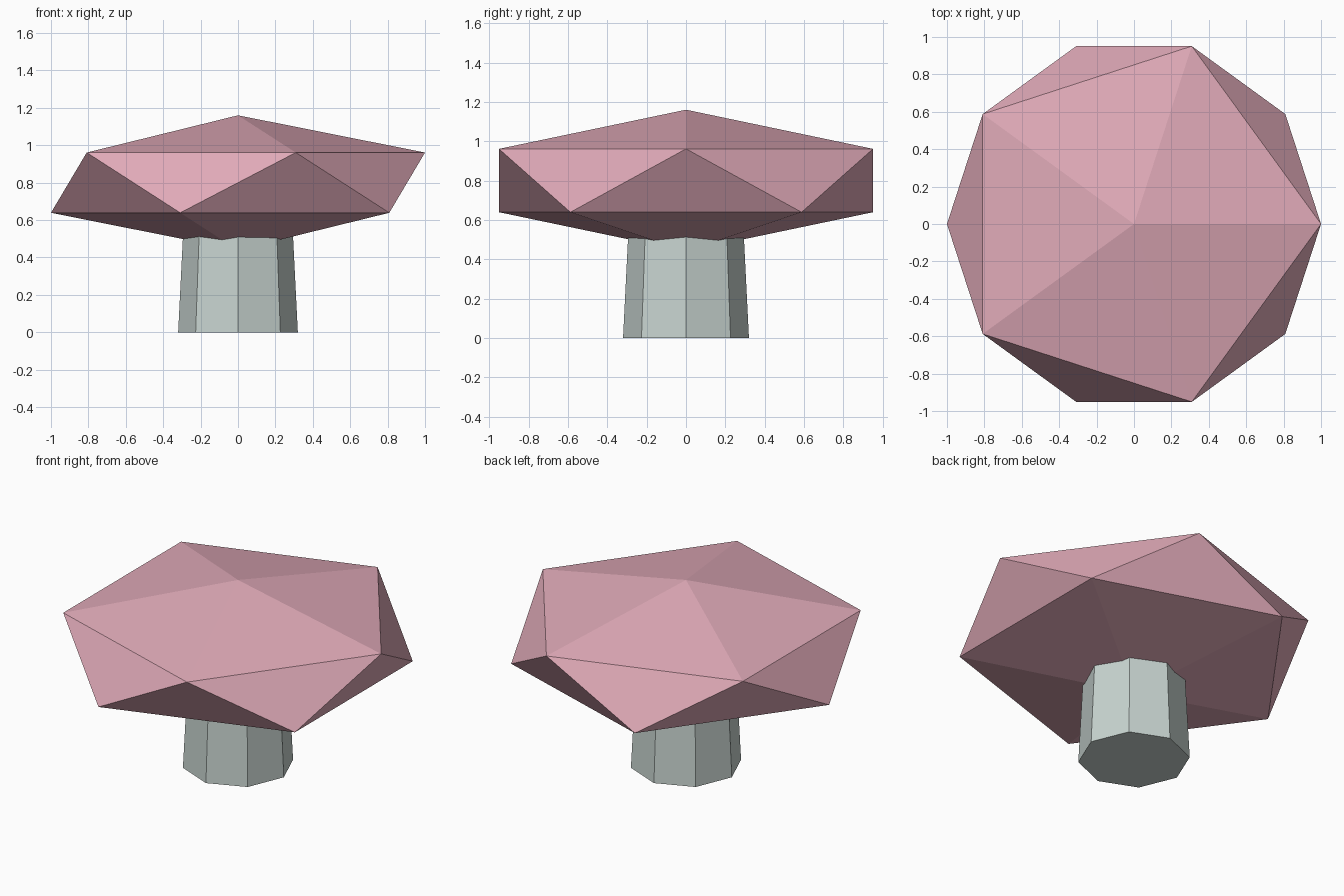
import bpy

if "Cube" in bpy.data.objects:
    bpy.data.objects.remove(bpy.data.objects["Cube"])


def material(name, rgb):
    mat = bpy.data.materials.new(name)
    # sRGB 0-255 to linear
    mat.diffuse_color = [((c / 255 + 0.055) / 1.055) ** 2.4 for c in rgb] + [1]
    mat.use_nodes = True
    mat.node_tree.nodes["Principled BSDF"].inputs["Base Color"].default_value = mat.diffuse_color
    return mat


def finish(name, mat):
    obj = bpy.context.object
    obj.name = name
    obj.data.materials.append(mat)
    bpy.ops.object.transform_apply(location=True, rotation=True, scale=True)
    return obj


pink = material("dusty pink", (224, 170, 184))
grey = material("pale grey green", (200, 212, 208))

# Stem: tapered octagonal column that ends inside the cap
bpy.ops.mesh.primitive_cone_add(vertices=8, radius1=0.32, radius2=0.28,
                                depth=0.8, location=(0, 0, 0.4))
finish("stem", grey)

# Cap: flattened icosahedron, its two rings of corners at radius 1
bpy.ops.mesh.primitive_ico_sphere_add(subdivisions=1, radius=1, location=(0, 0, 0.8))
bpy.context.object.scale = (1.118, 1.118, 0.36)
finish("cap", pink)
